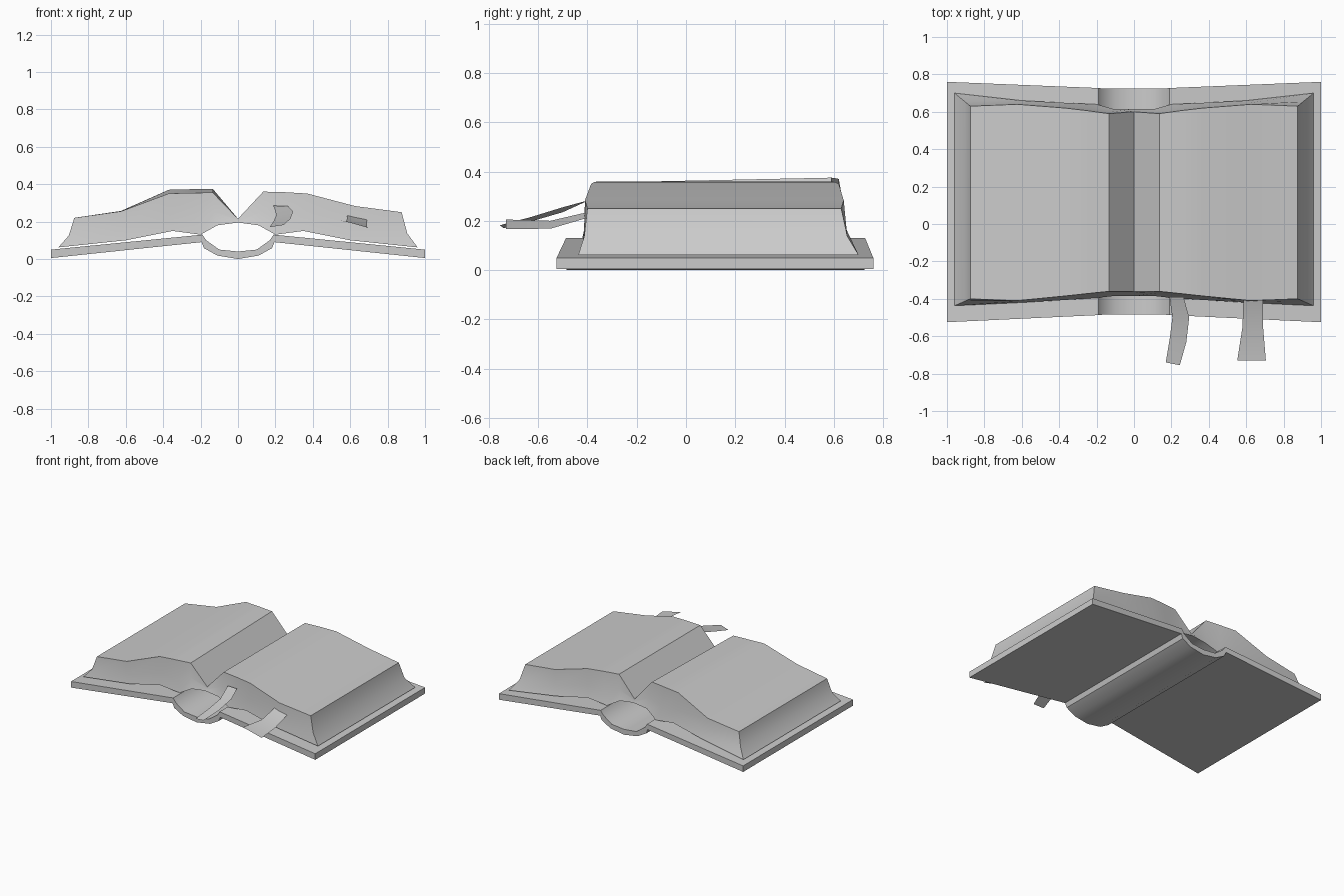
import bpy
import bmesh
from math import radians
from mathutils import Vector

cube = bpy.data.objects.get("Cube")
if cube:
    bpy.data.objects.remove(cube)

grey = bpy.data.materials.new("plain grey")
grey.use_nodes = True
colour = (0.6, 0.6, 0.6, 1)
grey.diffuse_color = colour
grey.node_tree.nodes["Principled BSDF"].inputs["Base Color"].default_value = colour


def loft(name, rings, closed=True, capped=True):
    """Join equal cross-sections into one skin, with quad strips on the ends."""
    bm = bmesh.new()
    rows = [[bm.verts.new(p) for p in ring] for ring in rings]
    n = len(rows[0])
    for a, b in zip(rows, rows[1:]):
        for i in range(n if closed else n - 1):
            j = (i + 1) % n
            bm.faces.new((a[i], a[j], b[j], b[i]))
    if capped:
        for row in (rows[0], rows[-1]):
            for i in range(n // 2 - 1):
                bm.faces.new((row[i], row[i + 1], row[n - 2 - i], row[n - 1 - i]))
        bmesh.ops.recalc_face_normals(bm, faces=bm.faces)
    mesh = bpy.data.meshes.new(name)
    bm.to_mesh(mesh)
    bm.free()
    mesh.materials.append(grey)
    obj = bpy.data.objects.new(name, mesh)
    bpy.context.collection.objects.link(obj)
    bpy.ops.object.select_all(action='DESELECT')
    obj.select_set(True)
    bpy.context.view_layer.objects.active = obj
    bpy.ops.object.shade_smooth_by_angle(angle=radians(30))
    return obj


# Cover: two boards joined by a rounded spine, from the centre outwards
# (top x, top z, bottom x, bottom z, front y, back y)
half_cover = [
    (0, .04, 0, 0, -.485, .725),
    (.10, .05, .11, .018, -.485, .725),
    (.17, .10, .182, .058, -.485, .725),
    (.19, .13, .195, .09, -.487, .727),
    (1, .05, 1, .005, -.525, .76),
]
columns = [(-1, c) for c in reversed(half_cover)] + [(1, c) for c in half_cover[1:]]
loft("cover", [
    [(s * bx, f, bz), (s * tx, f, tz), (s * tx, b, tz), (s * bx, b, bz)]
    for s, (tx, tz, bx, bz, f, b) in columns])

# Page block: bottom outline is shared, top heights differ per side
# (top x, bottom x, bottom z, top front y, top back y, bottom front y, bottom back y)
half_pages = [
    (0, 0, .195, -.36, .60, -.385, .615),
    (.135, .11, .18, -.36, .59, -.385, .615),
    (.25, .20, .13, -.372, .606, -.395, .64),
    (.37, .35, .15, -.385, .62, -.405, .647),
    (.625, .60, .10, -.41, .64, -.42, .66),
    (.875, .96, .062, -.40, .63, -.437, .70),
]
right_front = [.215, .355, .353, .35, .255, .22]
right_back = [.215, .375, .373, .37, .257, .22]
left_heights = [.215, .36, .357, .35, .283, .25]


def page_ring(side, column, front_z, back_z):
    tx, bx, bz, tf, tb, bf, bb = column
    ring = []
    for top, bottom in (
            (Vector((side * tx, tf, front_z)), Vector((side * bx, bf, bz))),
            (Vector((side * tx, tb, back_z)), Vector((side * bx, bb, bz)))):
        waist = bottom.lerp(top, .65)
        waist.z = bz + .4 * (top.z - bz)
        ring.append([bottom, waist, top])
    return ring[0] + ring[1][::-1]


right = [page_ring(-1, *c) for c in zip(half_pages, right_front, right_back)]
left = [page_ring(1, *c) for c in zip(half_pages, left_heights, left_heights)]
loft("pages", right[::-1] + left[1:])

# Ribbon bookmarks hanging over the front edge
loft("inner_ribbon", [
    [(.19, -.39, .285), (.265, -.39, .283)],
    [(.205, -.50, .235), (.295, -.50, .255)],
    [(.19, -.62, .20), (.28, -.63, .215)],
    [(.17, -.74, .17), (.245, -.755, .182)],
], closed=False, capped=False)
loft("outer_ribbon", [
    [(.585, -.40, .235), (.69, -.40, .212)],
    [(.58, -.55, .20), (.69, -.55, .168)],
    [(.552, -.73, .205), (.705, -.73, .167)],
], closed=False, capped=False)
